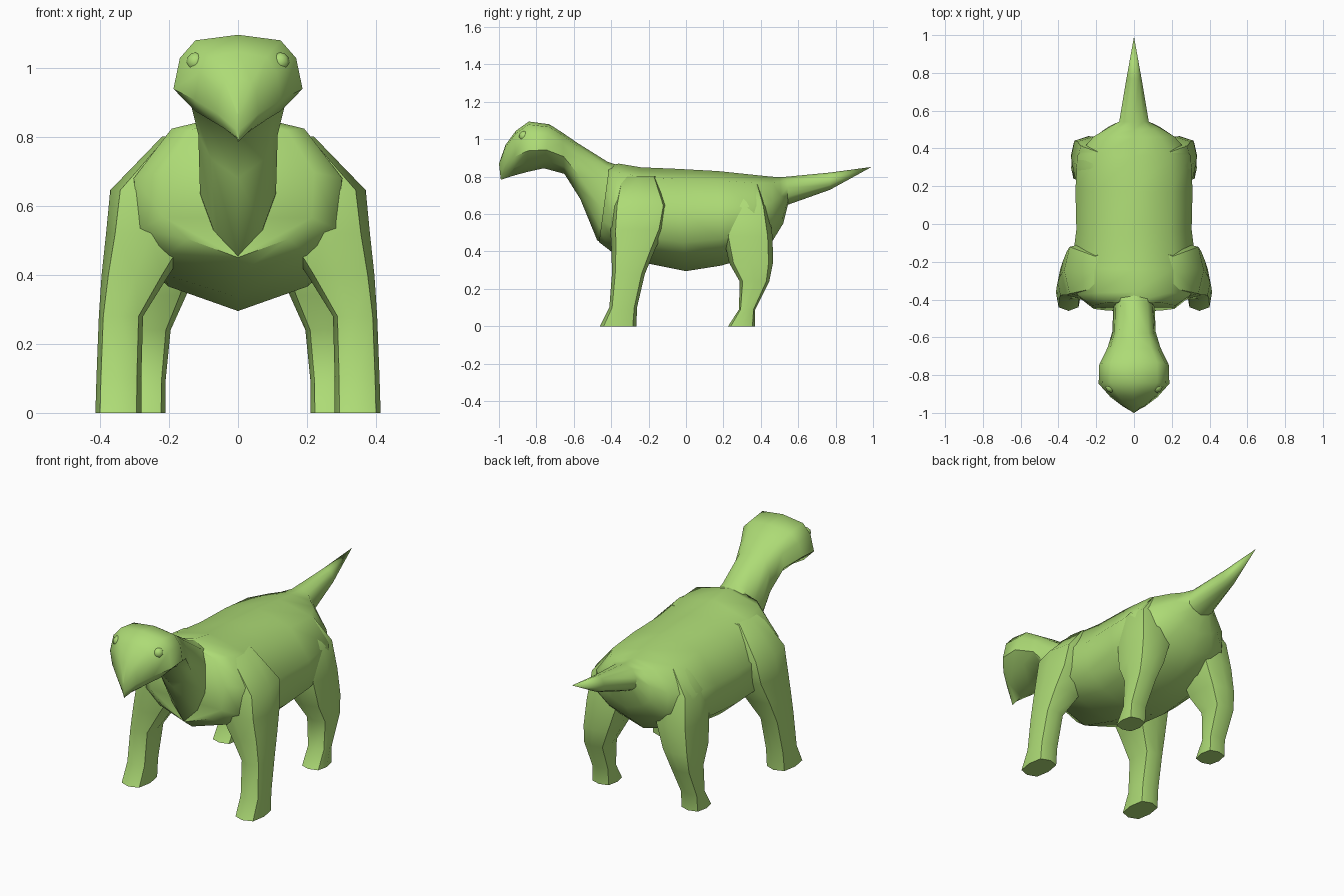
import bpy, bmesh, math

if "Cube" in bpy.data.objects:
    bpy.data.objects.remove(bpy.data.objects["Cube"])

green = bpy.data.materials.new("leaf green")
green.diffuse_color = (0.42, 0.71, 0.18, 1)
green.use_nodes = True
green.node_tree.nodes["Principled BSDF"].inputs["Base Color"].default_value = green.diffuse_color


def skin(name, rings, angle=50):
    """Bridge a list of equal-length closed rings and cap both ends."""
    bm = bmesh.new()
    loops = [[bm.verts.new(p) for p in ring] for ring in rings]
    n = len(loops[0])
    for a, b in zip(loops, loops[1:]):
        for i in range(n):
            j = (i + 1) % n
            bm.faces.new((a[i], a[j], b[j], b[i]))
    bm.faces.new(loops[0])
    bm.faces.new(loops[-1])
    bmesh.ops.remove_doubles(bm, verts=bm.verts, dist=0.0008)
    bmesh.ops.recalc_face_normals(bm, faces=bm.faces)
    me = bpy.data.meshes.new(name)
    bm.to_mesh(me)
    bm.free()
    me.materials.append(green)
    ob = bpy.data.objects.new(name, me)
    bpy.context.collection.objects.link(ob)
    finish(ob, angle)
    return ob


def finish(ob, angle=50):
    bpy.ops.object.select_all(action='DESELECT')
    bpy.context.view_layer.objects.active = ob
    ob.select_set(True)
    bpy.ops.object.shade_smooth_by_angle(angle=math.radians(angle))


def slice_ring(ty, tz, by, bz, w, profile):
    """Symmetric cross-section hung between a top and a bottom point."""
    pt = lambda t, f, s: (s * w * f, ty + (by - ty) * t, tz + (bz - tz) * t)
    right = [pt(t, f, 1) for t, f in profile]
    left = [pt(t, f, -1) for t, f in profile[-2:0:-1]]
    return right + left


def leg_ring(z, x0, x1, y0, y1):
    """Eight-sided horizontal leg section."""
    cx, cy, rx, ry = (x0 + x1) / 2, (y0 + y1) / 2, (x1 - x0) / 2, (y1 - y0) / 2
    out = []
    for k in range(8):
        r = 1.0 if k % 2 == 0 else 1.13
        a = k * math.pi / 4
        out.append((cx + rx * r * math.cos(a), cy + ry * r * math.sin(a), z))
    return out


# body with tail: top y, top z, bottom y, bottom z, half width
body_profile = [(0, 0), (.1, .64), (.4, 1), (.72, .97), (.87, .66), (1, 0)]
body = [(-.41, .86, -.465, .45, .22), (-.36, .87, -.40, .40, .30),
        (-.24, .85, -.20, .335, .33), (-.05, .842, 0, .295, .305),
        (.17, .83, .19, .325, .31), (.36, .81, .37, .38, .30),
        (.46, .80, .465, .46, .215), (.50, .797, .52, .55, .14),
        (.54, .80, .545, .65, .078), (.77, .822, .77, .73, .04),
        (.992, .852, .992, .852, 0)]
skin("body_and_tail", [slice_ring(*r, body_profile) for r in body])

# neck and head
head_profile = [(0, 0), (.06, .66), (.25, .9), (.58, 1), (.82, .66), (1, 0)]
head = [(-.36, .86, -.44, .44, .105), (-.42, .88, -.475, .46, .11),
        (-.58, .98, -.565, .68, .115), (-.66, 1.035, -.65, .815, .14),
        (-.73, 1.08, -.76, .845, .185), (-.84, 1.095, -.85, .825, .187),
        (-.91, 1.045, -.92, .806, .125), (-.965, .97, -.965, .792, .06),
        (-1.0, .87, -.99, .783, .005)]
skin("neck_and_head", [slice_ring(*r, head_profile) for r in head])

# legs: z, x range, y range
front_leg = [(0, .28, .413, -.46, -.265), (.1, .28, .41, -.41, -.262),
             (.28, .275, .403, -.396, -.22), (.40, .20, .395, -.398, -.17),
             (.52, .12, .382, -.405, -.115), (.645, .08, .37, -.40, -.09),
             (.80, .08, .22, -.36, -.15)]
rear_leg = [(0, .21, .333, .225, .37), (.09, .21, .33, .283, .37),
            (.24, .195, .333, .287, .445), (.34, .15, .333, .23, .465),
            (.48, .10, .322, .20, .463), (.64, .08, .305, .18, .44),
            (.76, .08, .20, .20, .40)]
for side, s in (("right", 1), ("left", -1)):
    for part, rows in (("front_leg", front_leg), ("rear_leg", rear_leg)):
        rings = [[(s * x, y, z) for x, y, z in leg_ring(*r)] for r in rows]
        skin(f"{part}_{side}", rings)
    # eye
    bpy.ops.mesh.primitive_uv_sphere_add(segments=8, ring_count=6, radius=.028,
                                         location=(s * .122, -.865, 1.016))
    eye = bpy.context.object
    eye.name = f"eye_{side}"
    eye.data.materials.append(green)
    finish(eye)
